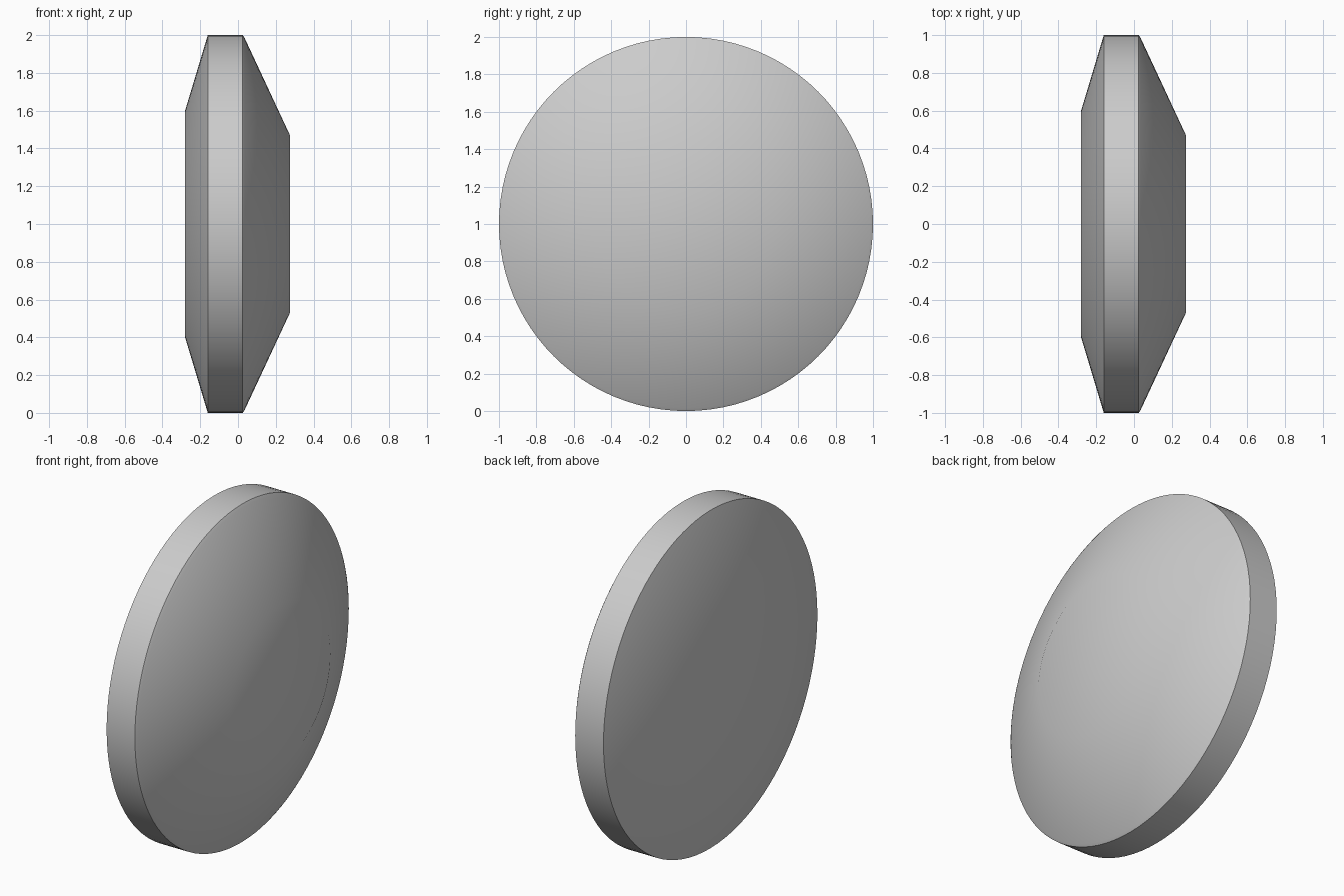
import bpy
import bmesh
from math import cos, sin, tau, radians

cube = bpy.data.objects.get("Cube")
if cube:
    bpy.data.objects.remove(cube, do_unlink=True)

SEGMENTS = 96

# Plain grey material
grey = bpy.data.materials.new("plain grey")
grey.use_nodes = True
colour = (0.6, 0.6, 0.6, 1)
grey.diffuse_color = colour
grey.node_tree.nodes["Principled BSDF"].inputs["Base Color"].default_value = colour

# Disc profile as (x, radius): small cap, shallow cone, rim, steeper cone, small cap
profile = [(-0.28, 0.6), (-0.16, 1.0), (0.025, 1.0), (0.035, 0.985), (0.275, 0.47)]

bm = bmesh.new()
rings = []
for x, r in profile:
    rings.append([bm.verts.new((x, r * cos(tau * i / SEGMENTS), 1 + r * sin(tau * i / SEGMENTS)))
                  for i in range(SEGMENTS)])

# Walls between neighbouring rings
for a, b in zip(rings, rings[1:]):
    for i in range(SEGMENTS):
        j = (i + 1) % SEGMENTS
        bm.faces.new((a[i], a[j], b[j], b[i]))

# Flat end caps
bm.faces.new(rings[0])
bm.faces.new(rings[-1])
bmesh.ops.recalc_face_normals(bm, faces=bm.faces)

mesh = bpy.data.meshes.new("disc")
bm.to_mesh(mesh)
bm.free()
mesh.materials.append(grey)
disc = bpy.data.objects.new("disc", mesh)
bpy.context.collection.objects.link(disc)

# Soft cap edges, crisp rim edges
bpy.context.view_layer.objects.active = disc
disc.select_set(True)
bpy.ops.object.shade_smooth_by_angle(angle=radians(35))
